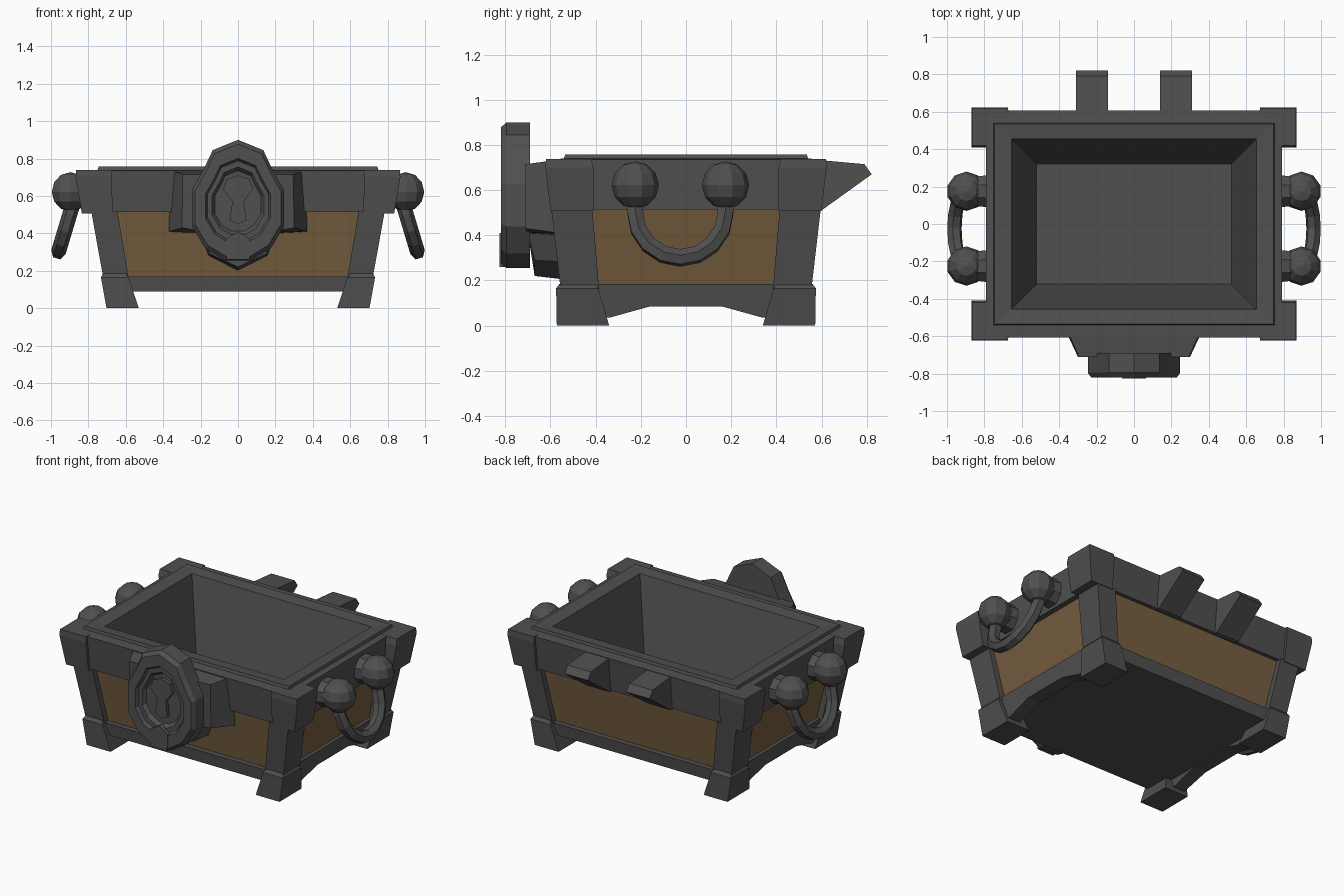
import bpy, bmesh, math
from mathutils import Vector, Matrix

if "Cube" in bpy.data.objects:
    bpy.data.objects.remove(bpy.data.objects["Cube"])


def material(name, rgb):
    m = bpy.data.materials.new(name)
    m.diffuse_color = (*rgb, 1)
    m.use_nodes = True
    m.node_tree.nodes["Principled BSDF"].inputs["Base Color"].default_value = m.diffuse_color
    return m


IRON = material("dark iron", (0.08, 0.08, 0.08))
WOOD = material("brown wood", (0.185, 0.112, 0.05))


def finish(name, bm, mirror="", mats=(IRON,)):
    bmesh.ops.recalc_face_normals(bm, faces=bm.faces)
    me = bpy.data.meshes.new(name)
    bm.to_mesh(me)
    bm.free()
    ob = bpy.data.objects.new(name, me)
    bpy.context.collection.objects.link(ob)
    for m in mats:
        me.materials.append(m)
    if mirror:
        mod = ob.modifiers.new("Mirror", "MIRROR")
        mod.use_axis = ["X" in mirror, "Y" in mirror, False]
        mod.use_mirror_merge = False
    return ob


def loft(name, rings, mirror="", mats=(IRON,), wood_band=None):
    """Skin a list of point rings and cap both ends."""
    bm = bmesh.new()
    vs = [[bm.verts.new(p) for p in r] for r in rings]
    n = len(rings[0])
    for k in range(len(vs) - 1):
        for i in range(n):
            j = (i + 1) % n
            f = bm.faces.new((vs[k][i], vs[k][j], vs[k + 1][j], vs[k + 1][i]))
            if k == wood_band:
                f.material_index = 1
    bm.faces.new(vs[0][::-1])
    bm.faces.new(vs[-1])
    return finish(name, bm, mirror, mats)


def rect(x0, x1, y0, y1, z):
    return [(x0, y0, z), (x1, y0, z), (x1, y1, z), (x0, y1, z)]


def both(half):
    """Mirror a half outline of (x, z) or (x, y, z) points; x = 0 points stay single."""
    return half + [(-p[0], *p[1:]) for p in reversed(half) if p[0] > 0]


# Tub: wooden walls, iron rim, raised lip and tapered hollow
tub = [(.665, .505, .09), (.75, .56, .515), (.785, .585, .515), (.79, .607, .735),
       (.75, .54, .74), (.745, .535, .758), (.655, .455, .75), (.52, .32, .16)]
loft("chest_tub", [rect(-x, x, -y, y, z) for x, y, z in tub],
     mats=(IRON, WOOD), wood_band=0)

# Corner posts, rim corner caps and feet
loft("corner_posts", [rect(.585, .72, .385, .555, .16), rect(.645, .785, .415, .597, .52)], "XY")
loft("rim_corners", [rect(.67, .835, .41, .60, .507), rect(.675, .868, .41, .622, .70),
                     rect(.675, .865, .42, .62, .738)], "XY")
loft("feet", [rect(.53, .703, .34, .572, 0), rect(.585, .733, .388, .575, .165),
              rect(.60, .72, .40, .56, .185)], "XY")

# Lower bars: straight at front and back, arched at the sides
loft("front_and_back_bars", [rect(-.64, .64, .49, .54, .09), rect(-.64, .64, .49, .55, .17)], "Y")
arch = [(-.40, .185), (-.38, .035), (-.34, .035), (-.16, .085), (.16, .085),
        (.34, .035), (.38, .035), (.40, .185)]
loft("side_bars", [[(.60, y, z) for y, z in arch],
                   [(.68 + .15 * z, y, z) for y, z in arch]], "X")

# Hinge wedges at the back
wedge = [(.57, .735), (.79, .715), (.822, .67), (.60, .51), (.57, .51)]
loft("hinges", [[(x, y, z) for y, z in wedge] for x in (.14, .31)], "X")

# Lock backing plate
back = both([(.36, -.56, .735), (.37, -.56, .41), (.20, -.53, .40), (.16, -.50, .28), (0, -.50, .20)])
front = both([(.295, -.71, .715), (.30, -.71, .43), (.19, -.70, .41), (.15, -.67, .29), (0, -.67, .22)])
loft("lock_backing", [back, front])

# Faceted lock disc with stepped recess
outline = both([(0, .90), (.135, .845), (.185, .74), (.247, .63), (.247, .44), (.175, .32), (.07, .255)])
steps = [(1, -.69), (1, -.795), (.93, -.82), (.70, -.82), (.66, -.80), (.56, -.80), (.50, -.775)]
loft("lock_disc", [[(x * s, y, .57 + (z - .57) * s) for x, z in outline] for s, y in steps])

# Keyhole shape and the small clasp below it
keyhole = both([(0, .71), (.06, .69), (.08, .635), (.03, .57), (.045, .47), (0, .45)])
loft("keyhole", [[(x, y, z) for x, z in keyhole] for y in (-.76, -.80)])
clasp = both([(0, .41), (.065, .37), (.06, .26)])
loft("lock_clasp", [[(x, y, z) for x, z in clasp] for y in (-.75, -.825)])

# Handle mounts: octagonal collar and faceted ball, mirrored to both sides
for label, y in (("front", -.225), ("back", .175)):
    bm = bmesh.new()
    bmesh.ops.create_cone(bm, cap_ends=True, segments=8, radius1=.10, radius2=.085, depth=.12,
                          matrix=Matrix.Translation((.785, y, .62)) @ Matrix.Rotation(math.pi / 2, 4, "Y")
                          @ Matrix.Rotation(math.pi / 8, 4, "Z"))
    finish(label + "_handle_collars", bm, "X")
    bm = bmesh.new()
    bmesh.ops.create_uvsphere(bm, u_segments=10, v_segments=6, radius=.105,
                              matrix=Matrix.Translation((.896, y, .622)))
    finish(label + "_handle_balls", bm, "X")

# U-shaped handle ring hanging outwards
path = [(0, .08)] + [(math.pi * i / 8, 0) for i in range(9)] + [(math.pi, .08)]
rings = []
for t, lift in path:
    z = .50 + lift - .2 * math.sin(t)
    c = Vector((.90 + (.5 - z) * .3, -.025 - .2 * math.cos(t), z))
    out = Vector((.3 * math.sin(t), -math.cos(t), -math.sin(t))).normalized()
    side = Vector((1, 0, .3)).normalized()
    rings.append([c + .04 * (math.cos(a) * out + math.sin(a) * side)
                  for a in (math.pi / 3 * k + math.pi / 6 for k in range(6))])
loft("handle_rings", rings, "X")
